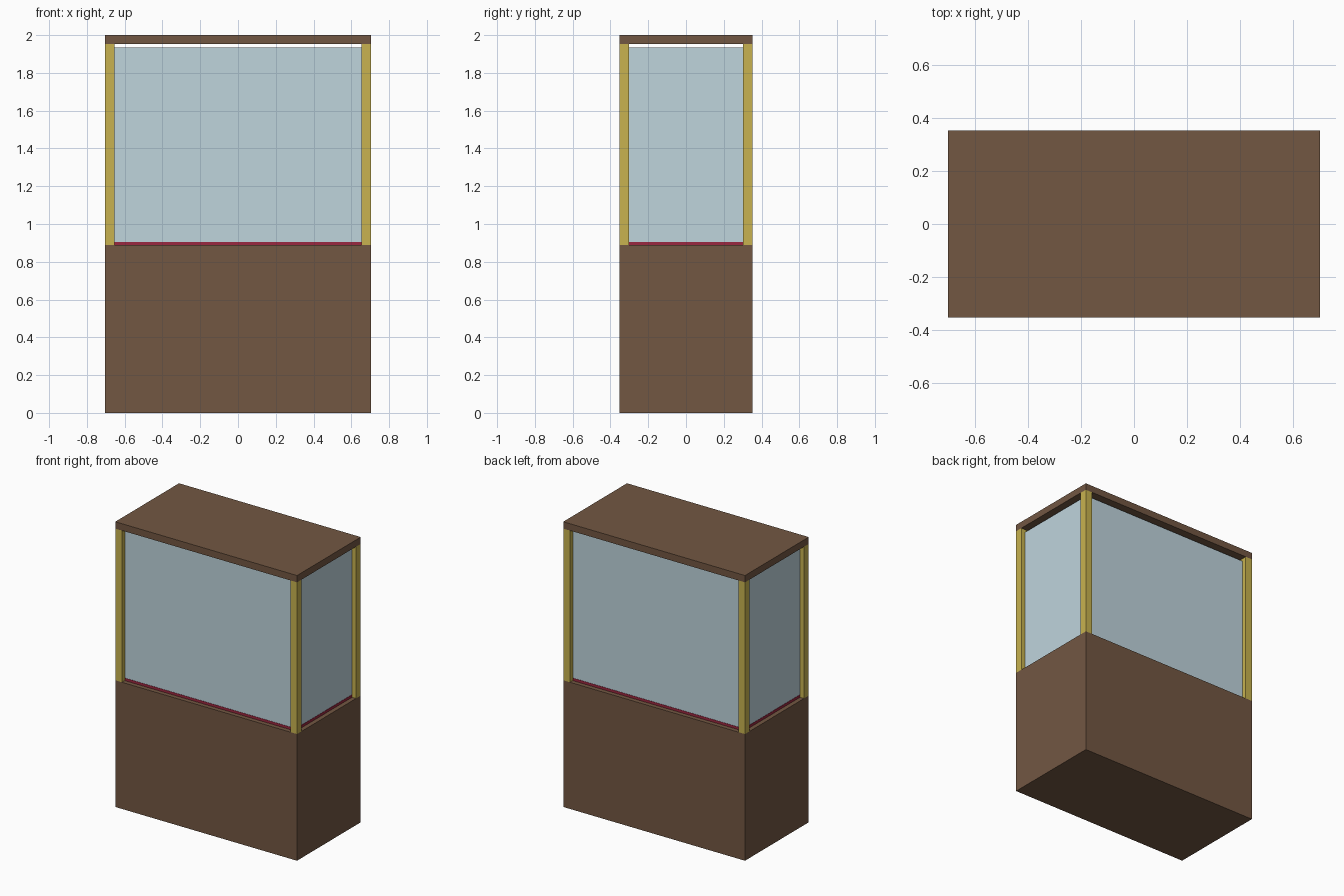
import bpy

if "Cube" in bpy.data.objects:
    bpy.data.objects.remove(bpy.data.objects["Cube"])

HX, HY = 0.705, 0.353      # half width and half depth of the case
POST = 0.052               # corner post thickness
INSET = 0.033              # setback of glass from the case sides
DECK, LID = 0.888, 1.952   # top of the base, underside of the lid


def material(name, color):
    m = bpy.data.materials.new(name)
    m.diffuse_color = (*color, 1)
    m.use_nodes = True
    m.node_tree.nodes["Principled BSDF"].inputs["Base Color"].default_value = m.diffuse_color
    return m


wood = material("wood", (0.17, 0.095, 0.055))
brass = material("brass", (0.58, 0.45, 0.08))
glass = material("glass", (0.52, 0.66, 0.72))
velvet = material("velvet", (0.32, 0.02, 0.05))


def box(name, lo, hi, mat):
    """Axis-aligned box between two corners."""
    center = [(a + b) / 2 for a, b in zip(lo, hi)]
    bpy.ops.mesh.primitive_cube_add(size=1, location=center)
    ob = bpy.context.object
    ob.name = name
    ob.scale = [b - a for a, b in zip(lo, hi)]
    bpy.ops.object.transform_apply(location=False, rotation=False, scale=True)
    ob.data.materials.append(mat)
    return ob


def slab(name, inset, z0, z1, mat):
    """Centred box set back from the case sides."""
    x, y = HX - inset, HY - inset
    return box(name, (-x, -y, z0), (x, y, z1), mat)


# Wooden base and lid
slab("base_cabinet", 0, 0, DECK, wood)
slab("lid", 0, LID, 2.0, wood)

# Velvet display deck with the glass enclosure standing on it
slab("display_deck", INSET - 0.002, DECK, 0.906, velvet)
slab("glass_enclosure", INSET, 0.906, 1.934, glass)

# Four corner posts
for sx, side in ((-1, "left"), (1, "right")):
    for sy, end in ((-1, "front"), (1, "back")):
        xs = sorted((sx * HX, sx * (HX - POST)))
        ys = sorted((sy * HY, sy * (HY - POST)))
        box(f"{end}_{side}_post", (xs[0], ys[0], DECK), (xs[1], ys[1], LID), brass)
